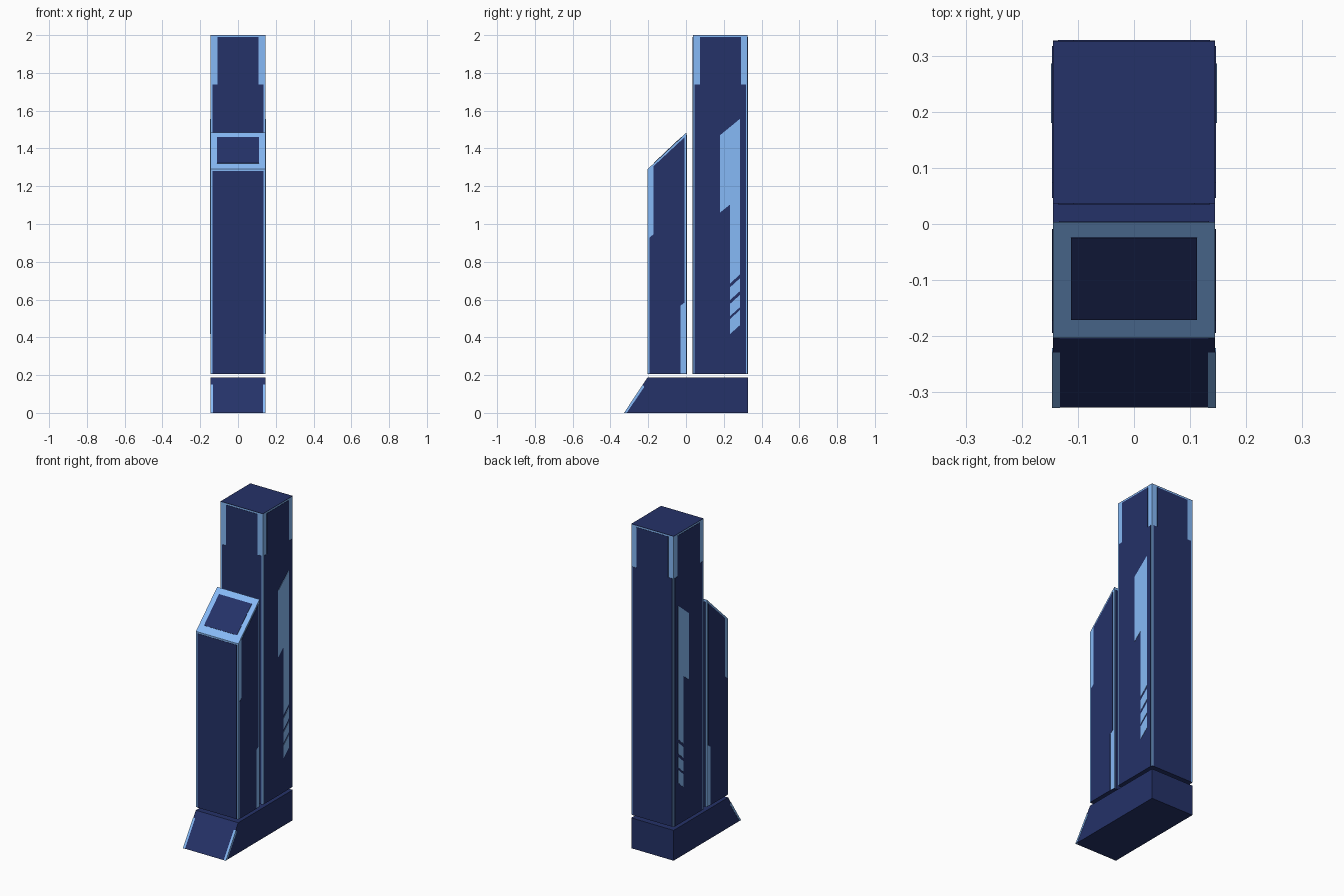
import bpy, bmesh
from mathutils import Vector

if "Cube" in bpy.data.objects:
    bpy.data.objects.remove(bpy.data.objects["Cube"])

W = 0.146      # outer half width
T = 0.0015     # panel thickness
Z0 = 0.207     # underside of both towers


def material(name, rgb):
    m = bpy.data.materials.new(name)
    m.diffuse_color = (*rgb, 1)
    m.use_nodes = True
    m.node_tree.nodes["Principled BSDF"].inputs["Base Color"].default_value = m.diffuse_color
    return m


navy = material("navy", (0.018, 0.032, 0.14))
sky = material("sky_blue", (0.24, 0.49, 0.93))


def prisms(name, items, mat):
    """One object from several (polygon, extrusion vector) pairs."""
    bm = bmesh.new()
    for pts, vec in items:
        face = bm.faces.new([bm.verts.new(p) for p in pts])
        ext = bmesh.ops.extrude_face_region(bm, geom=[face], use_keep_orig=True)
        moved = [v for v in ext["geom"] if isinstance(v, bmesh.types.BMVert)]
        bmesh.ops.translate(bm, verts=moved, vec=Vector(vec))
    bmesh.ops.recalc_face_normals(bm, faces=bm.faces)
    me = bpy.data.meshes.new(name)
    bm.to_mesh(me)
    bm.free()
    me.materials.append(mat)
    ob = bpy.data.objects.new(name, me)
    bpy.context.collection.objects.link(ob)
    return ob


def block(name, profile, half, mat):
    """Side (y, z) profile extruded across the width."""
    return prisms(name, [([(-half, y, z) for y, z in profile], (2 * half, 0, 0))], mat)


def side_panels(name, outlines, mat):
    """Flat (y, z) outlines on both the left and right sides."""
    prisms(name, [([(s * (W - T), y, z) for y, z in o], (s * T, 0, 0))
                  for s in (-1, 1) for o in outlines], mat)


def face_panel(name, outline, y, direction, mat):
    """Flat (x, z) outline on a face looking along -y or +y."""
    prisms(name, [([(x, y, z) for x, z in outline], (0, direction * T, 0))], mat)


def flat_panel(name, half, y0, y1, z, thick, mat):
    prisms(name, [([(-half, y0, z), (half, y0, z), (half, y1, z), (-half, y1, z)],
                   (0, 0, thick))], mat)


# Base with sloped front and light corner strips
block("base", [(-0.327, 0), (0.327, 0), (0.327, 0.187), (-0.204, 0.187)], W - T, navy)
prisms("base_corner_strips",
       [([(s * 0.132, y, z) for y, z in
          [(-0.328, 0), (-0.314, 0), (-0.221, 0.137), (-0.229, 0.15)]],
         (s * (W - 0.132), 0, 0)) for s in (-1, 1)], sky)

# Front tower: light body with slanted roof
F, B = -0.205, 0.005
block("front_tower", [(F + T, Z0 + T), (B - T, Z0 + T), (B - T, 1.485), (F + T, 1.29)],
      W - T, sky)
flat_panel("front_tower_underside", W - T, F + T, B - T, Z0, T, navy)
side_panels("front_tower_side_panels", [[
    (-0.194, Z0), (-0.03, Z0), (-0.03, 0.567), (-0.009, 0.583), (-0.009, 1.458),
    (-0.172, 1.306), (-0.172, 0.945), (-0.194, 0.928)]], navy)
for label, y, d, top in (("front", F + T, -1, 1.28), ("back", B - T, 1, 1.47)):
    face_panel("front_tower_%s_panel" % label,
               [(-0.134, Z0), (0.134, Z0), (0.134, top), (-0.134, top)], y, d, navy)

# Dark window on the slanted roof
slope = 0.195 / (B - F - 2 * T)
def roof(y):
    return 1.29 + (y - F - T) * slope
prisms("roof_window", [([(x, y, roof(y)) for x, y in
       [(-0.112, -0.17), (0.112, -0.17), (0.112, -0.024), (-0.112, -0.024)]],
       (0, -0.0013, 0.0015))], navy)

# Rear tower: light body with dark lid
F, B = 0.035, 0.328
block("rear_tower", [(F + T, Z0 + T), (B - T, Z0 + T), (B - T, 1.998), (F + T, 1.998)],
      W - T, sky)
flat_panel("rear_tower_underside", W - T, F + T, B - T, Z0, T, navy)
flat_panel("rear_tower_lid", W - T, F + T, B - T, 1.998, 0.002, navy)


def stepped(a, b):
    """Panel outline that narrows near the top."""
    e, w, step, top = 0.011, 0.038, 1.738, 1.989
    return [(a + e, Z0), (b - e, Z0), (b - e, step), (b - w, step),
            (b - w, top), (a + w, top), (a + w, step), (a + e, step)]


side_panels("rear_tower_side_panels", [stepped(F, B)], navy)
face_panel("rear_tower_front_panel", stepped(-W, W), F + T, -1, navy)
face_panel("rear_tower_back_panel", stepped(-W, W), B - T, 1, navy)

# Light stripe and slanted bars on the rear tower sides
marks = [[(0.18, 1.47), (0.286, 1.557), (0.286, 0.733), (0.233, 0.685),
          (0.233, 1.103), (0.18, 1.06)]]
for lo, hi in ((0.597, 0.665), (0.512, 0.577), (0.417, 0.497)):
    marks.append([(0.233, lo), (0.286, lo + 0.048), (0.286, hi + 0.048), (0.233, hi)])
W += T
side_panels("side_stripes", marks, sky)
